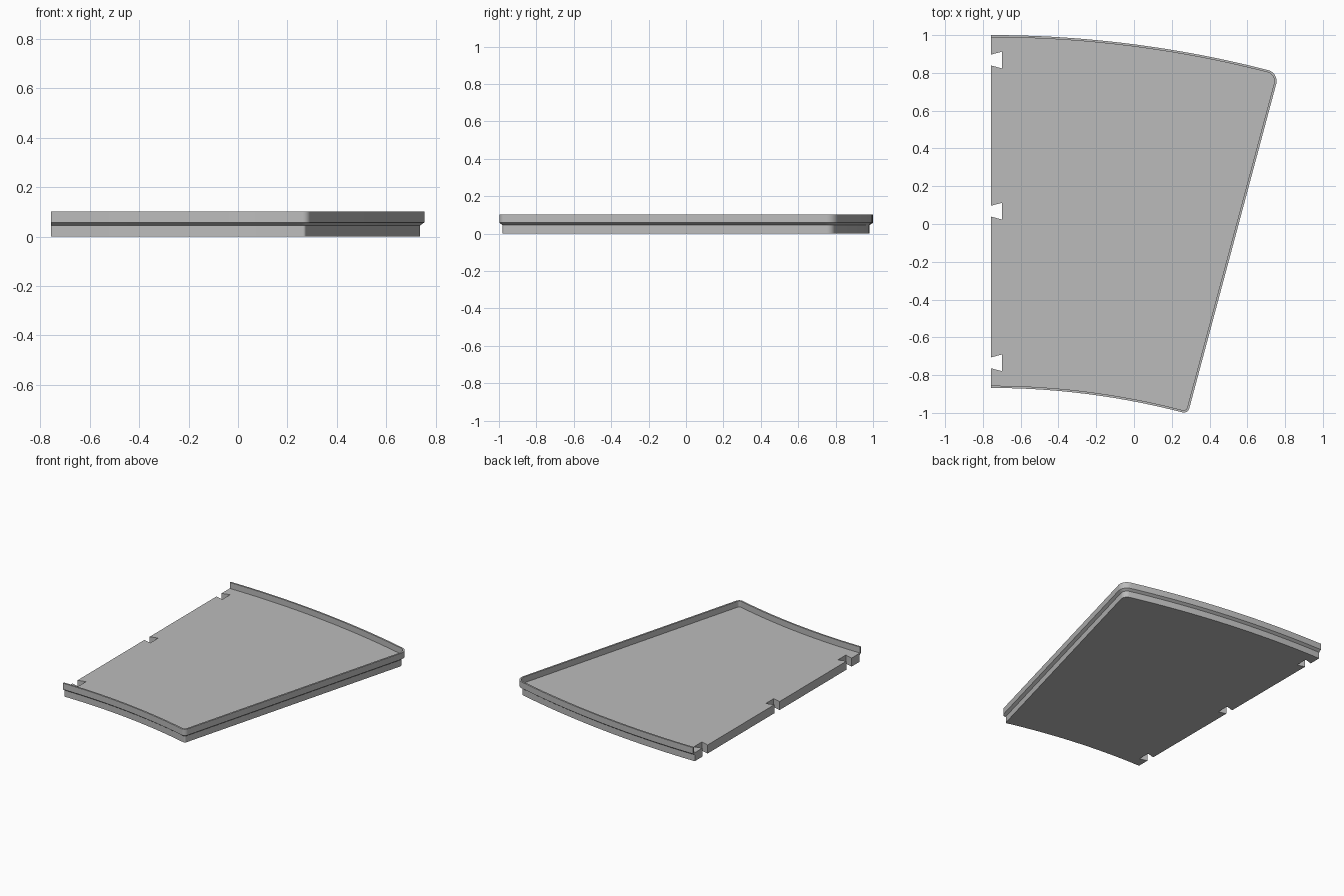
import bpy, bmesh
from math import sin, cos, asin, radians

cube = bpy.data.objects.get("Cube")
if cube:
    bpy.data.objects.remove(cube, do_unlink=True)

# Fan-shaped plan: two concentric arcs joined by a radial edge
LEFT = -0.756
R_BACK, R_FRONT = 5.89, 4.022
CENTRE_Y = 1.0 - R_BACK
SWEEP = radians(15)
FILLET_BACK, FILLET_FRONT = 0.06, 0.03
RIM_TOP, FLOOR = 0.102, 0.06


def polar(cx, cy, r, a):
    return (cx + r * sin(a), cy + r * cos(a))


def arc(cx, cy, r, a, b, n):
    return [polar(cx, cy, r, a + (b - a) * i / n) for i in range(n + 1)]


def outline(inset):
    """Open chain from the back of the straight side round to its front."""
    a = SWEEP - asin(FILLET_BACK / (R_BACK - FILLET_BACK))
    b = SWEEP - asin(FILLET_FRONT / (R_FRONT + FILLET_FRONT))
    back = polar(LEFT, CENTRE_Y, R_BACK - FILLET_BACK, a)
    front = polar(LEFT, CENTRE_Y, R_FRONT + FILLET_FRONT, b)
    edge = SWEEP + radians(90)
    pts = arc(LEFT, CENTRE_Y, R_BACK - inset, 0, a, 32)
    pts += arc(*back, FILLET_BACK - inset, a, edge, 10)[1:]
    pts += arc(*front, FILLET_FRONT - inset, edge, b + radians(180), 10)
    pts += arc(LEFT, CENTRE_Y, R_FRONT + inset, b, 0, 32)[1:]
    return pts


def finish(bm, name):
    bmesh.ops.recalc_face_normals(bm, faces=bm.faces)
    mesh = bpy.data.meshes.new(name)
    bm.to_mesh(mesh)
    bm.free()
    obj = bpy.data.objects.new(name, mesh)
    bpy.context.collection.objects.link(obj)
    return obj


# Tray: stepped wall section of (inset, height), swept along the outline
section = [(0.018, 0), (0.018, 0.045), (0, 0.058), (0, RIM_TOP),
           (0.012, RIM_TOP), (0.012, FLOOR)]
bm = bmesh.new()
rows = [[bm.verts.new((x, y, z)) for x, y in outline(d)] for d, z in section]
for low, high in zip(rows, rows[1:]):
    for i in range(len(low) - 1):
        bm.faces.new((low[i], low[i + 1], high[i + 1], high[i]))
bm.faces.new(rows[0])
bm.faces.new(rows[-1])
bm.faces.new([r[0] for r in rows] + [r[-1] for r in reversed(rows)])
tray = finish(bm, "tray")

# Dovetail slots through the straight side
for y in (0.868, 0.068, -0.735):
    bm = bmesh.new()
    plan = [(-0.816, -0.013), (-0.70, -0.044), (-0.70, 0.044), (-0.816, 0.013)]
    base = bm.faces.new([bm.verts.new((x, y + dy, -0.1)) for x, dy in plan])
    top = bmesh.ops.extrude_face_region(bm, geom=[base])["geom"]
    bmesh.ops.translate(bm, vec=(0, 0, 0.3),
                        verts=[v for v in top if isinstance(v, bmesh.types.BMVert)])
    cutter = finish(bm, "slot_cutter")
    cutter.hide_render = True
    mod = tray.modifiers.new("slot", 'BOOLEAN')
    mod.operation = 'DIFFERENCE'
    mod.solver = 'EXACT'
    mod.object = cutter
    bpy.context.view_layer.objects.active = tray
    bpy.ops.object.modifier_apply(modifier=mod.name)
    bpy.data.objects.remove(cutter, do_unlink=True)

# Plain grey finish, smooth round the curves with sharp edges kept
grey = bpy.data.materials.new("plain_grey")
grey.use_nodes = True
colour = (0.5, 0.5, 0.5, 1)
grey.diffuse_color = colour
grey.node_tree.nodes["Principled BSDF"].inputs["Base Color"].default_value = colour
tray.data.materials.clear()
tray.data.materials.append(grey)

bpy.ops.object.select_all(action='DESELECT')
tray.select_set(True)
bpy.context.view_layer.objects.active = tray
bpy.ops.object.shade_smooth_by_angle(angle=radians(30))
